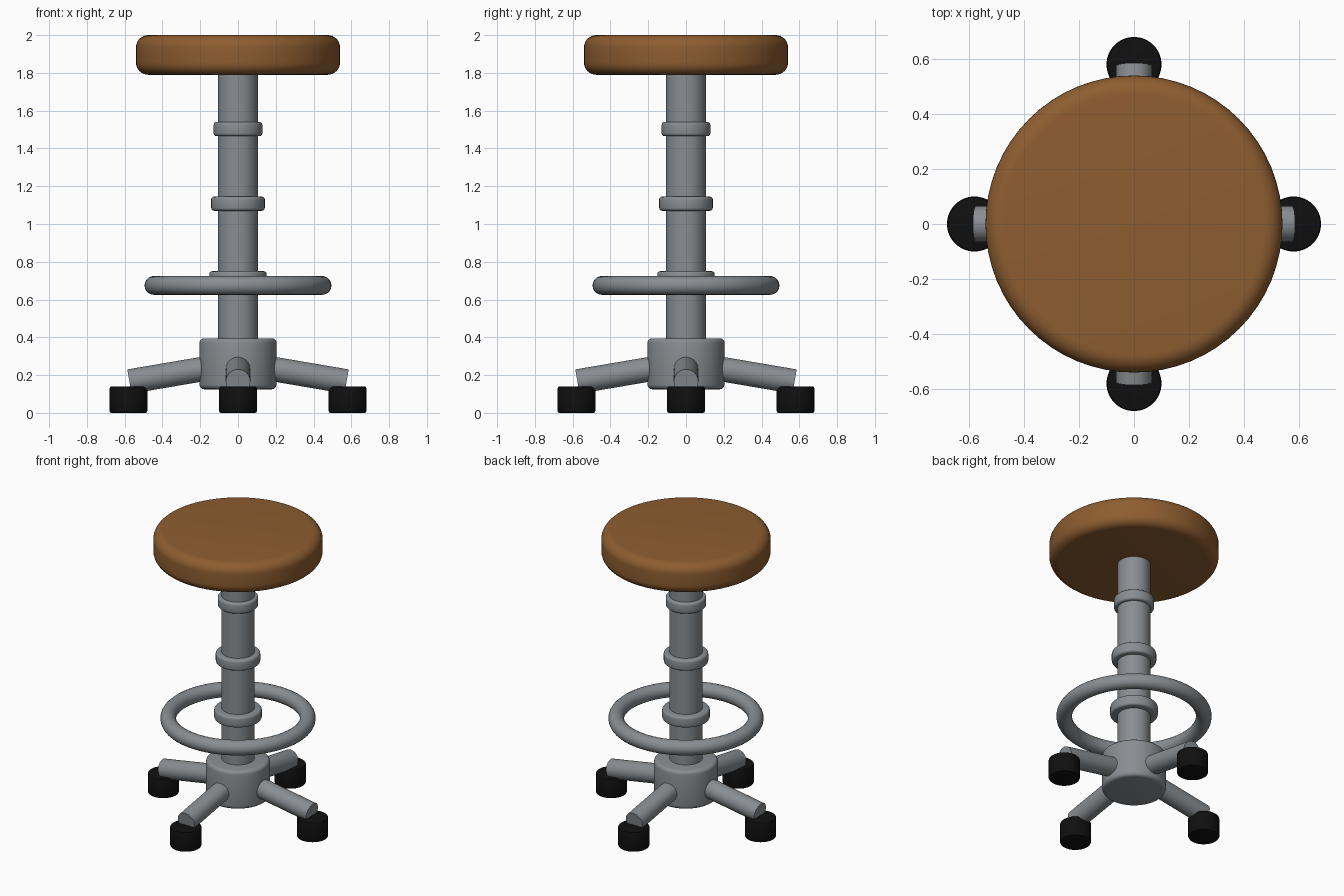
import bpy
import math
from mathutils import Vector

if "Cube" in bpy.data.objects:
    bpy.data.objects.remove(bpy.data.objects["Cube"], do_unlink=True)


def make_material(name, color):
    mat = bpy.data.materials.new(name)
    mat.use_nodes = True
    mat.diffuse_color = (*color, 1)
    mat.node_tree.nodes["Principled BSDF"].inputs["Base Color"].default_value = (*color, 1)
    return mat


leather = make_material("brown leather", (0.27, 0.11, 0.03))
metal = make_material("grey metal", (0.25, 0.27, 0.29))
rubber = make_material("black rubber", (0.005, 0.005, 0.005))


def finish(name, mat):
    obj = bpy.context.object
    obj.name = name
    obj.data.materials.append(mat)
    return obj


def smooth(obj):
    bpy.ops.object.select_all(action="DESELECT")
    obj.select_set(True)
    bpy.context.view_layer.objects.active = obj
    bpy.ops.object.shade_smooth_by_angle(angle=math.radians(35))


def disc(name, radius, bottom, top, mat, x=0, y=0, round_edge=0.0, segments=6):
    """Upright cylinder with rounded rims."""
    bpy.ops.mesh.primitive_cylinder_add(
        vertices=64, radius=radius, depth=top - bottom, location=(x, y, (top + bottom) / 2))
    obj = finish(name, mat)
    if round_edge:
        bevel = obj.modifiers.new("rounded rim", "BEVEL")
        bevel.width = round_edge
        bevel.segments = segments
        bevel.limit_method = "ANGLE"
        bevel.angle_limit = math.radians(40)
        bpy.ops.object.modifier_apply(modifier=bevel.name)
    smooth(obj)
    return obj


def tube(name, start, end, radius, mat):
    """Straight cylinder between two points."""
    start, end = Vector(start), Vector(end)
    axis = end - start
    bpy.ops.mesh.primitive_cylinder_add(
        vertices=40, radius=radius, depth=axis.length, location=(start + end) / 2,
        rotation=axis.to_track_quat("Z", "Y").to_euler())
    smooth(finish(name, mat))


# Padded seat and central column
disc("seat", 0.54, 1.79, 2.0, leather, round_edge=0.065, segments=8)
disc("column", 0.105, 0.3, 1.82, metal)

# Collars that widen towards the base
disc("upper_collar", 0.129, 1.465, 1.54, metal, round_edge=0.015, segments=3)
disc("middle_collar", 0.142, 1.07, 1.145, metal, round_edge=0.015, segments=3)
disc("lower_collar", 0.152, 0.675, 0.75, metal, round_edge=0.015, segments=3)

# Foot ring
bpy.ops.mesh.primitive_torus_add(
    major_radius=0.445, minor_radius=0.05, major_segments=72, minor_segments=20,
    location=(0, 0, 0.675))
smooth(finish("foot_ring", metal))

# Base hub
disc("hub", 0.204, 0.125, 0.395, metal, round_edge=0.025, segments=4)

# Sloping legs, each on a caster
for side, dx, dy in (("left", 1, 0), ("back", 0, 1), ("right", -1, 0), ("front", 0, -1)):
    tube(side + "_leg", (0.1 * dx, 0.1 * dy, 0.247), (0.575 * dx, 0.575 * dy, 0.166), 0.065, metal)
    disc(side + "_caster", 0.1, 0, 0.14, rubber, 0.58 * dx, 0.58 * dy, round_edge=0.01, segments=2)
